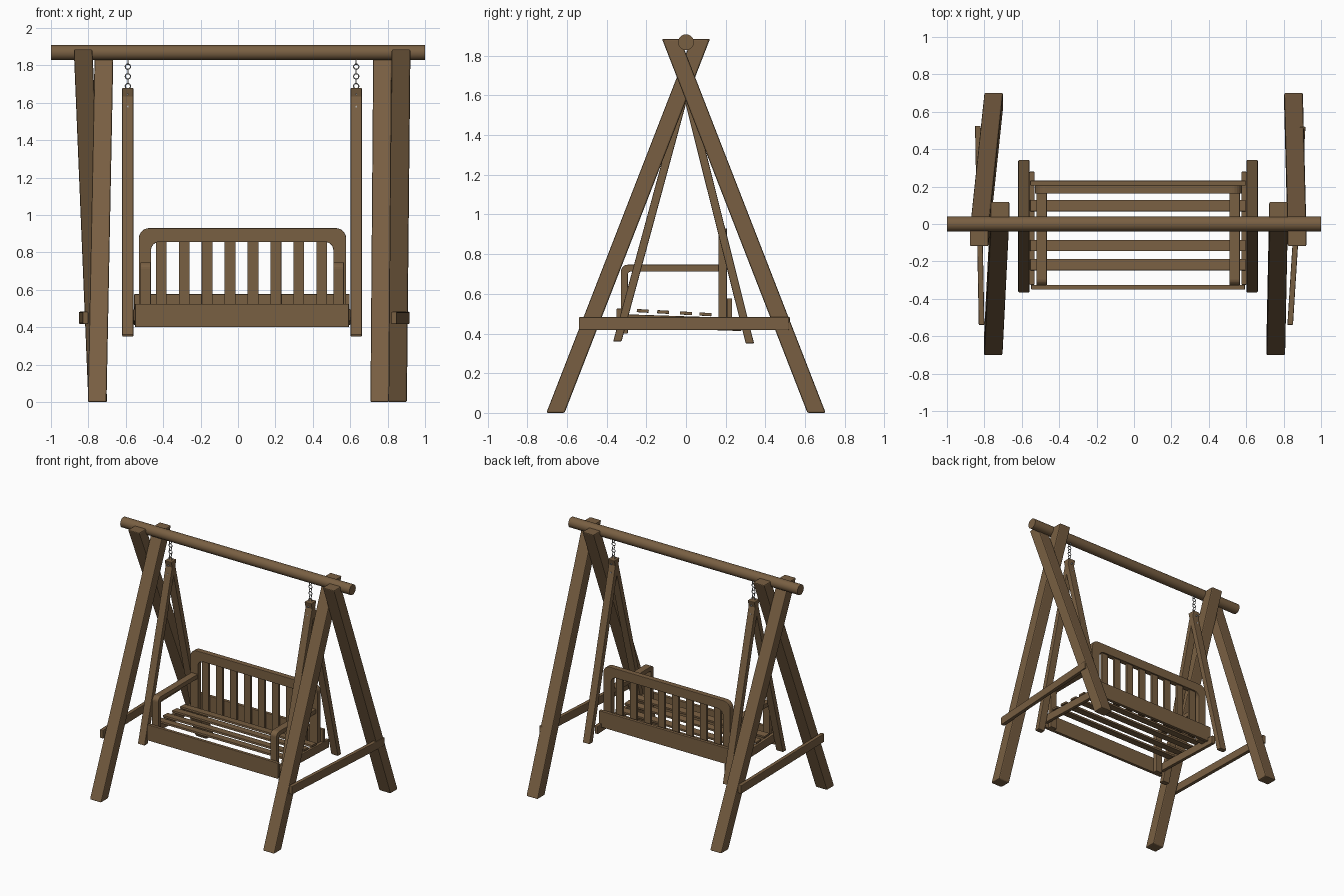
import bpy, bmesh, math
from mathutils import Vector, Matrix

if "Cube" in bpy.data.objects:
    bpy.data.objects.remove(bpy.data.objects["Cube"])


def material(name, col):
    m = bpy.data.materials.new(name)
    m.diffuse_color = (*col, 1)
    m.use_nodes = True
    m.node_tree.nodes["Principled BSDF"].inputs["Base Color"].default_value = m.diffuse_color
    return m


wood = material("brown wood", (0.19, 0.115, 0.055))
metal = material("grey metal", (0.45, 0.45, 0.45))


def finish(name, bm, mat=wood, bevel=0.0):
    bmesh.ops.recalc_face_normals(bm, faces=bm.faces)
    me = bpy.data.meshes.new(name)
    bm.to_mesh(me)
    bm.free()
    me.materials.append(mat)
    ob = bpy.data.objects.new(name, me)
    bpy.context.collection.objects.link(ob)
    if bevel:
        mod = ob.modifiers.new("soft edges", 'BEVEL')
        mod.width, mod.segments, mod.limit_method = bevel, 2, 'ANGLE'
    return ob


def strut(name, a, b, u, v, bevel=0.005):
    """Timber from rectangle a to rectangle b, u and v being full section sizes."""
    bm = bmesh.new()
    u, v = Vector(u) / 2, Vector(v) / 2
    ring = [[bm.verts.new(Vector(c) + s * u + t * v)
             for s, t in ((-1, -1), (1, -1), (1, 1), (-1, 1))] for c in (a, b)]
    bm.faces.new(ring[0])
    bm.faces.new(ring[1])
    for i in range(4):
        j = (i + 1) % 4
        bm.faces.new((ring[0][i], ring[0][j], ring[1][j], ring[1][i]))
    return finish(name, bm, wood, bevel)


def box(name, x0, x1, y0, y1, z0, z1, bevel=0.003):
    y, z = (y0 + y1) / 2, (z0 + z1) / 2
    return strut(name, (x0, y, z), (x1, y, z), (0, y1 - y0, 0), (0, 0, z1 - z0), bevel)


def arc(cx, cz, r, a0, a1, n=6):
    return [(cx + r * math.cos(math.radians(a0 + (a1 - a0) * i / n)),
             cz + r * math.sin(math.radians(a0 + (a1 - a0) * i / n))) for i in range(n + 1)]


def prism(name, pts, place, depth):
    """Extrude a 2D outline; place maps outline points into space."""
    bm = bmesh.new()
    f = bm.faces.new([bm.verts.new(place(*p)) for p in pts])
    geo = bmesh.ops.extrude_face_region(bm, geom=[f])
    bmesh.ops.translate(bm, vec=depth, verts=[g for g in geo["geom"] if isinstance(g, bmesh.types.BMVert)])
    return finish(name, bm, wood, 0.003)


# round top beam
bm = bmesh.new()
bmesh.ops.create_cone(bm, cap_ends=True, segments=32, radius1=0.04, radius2=0.04, depth=2,
                      matrix=Matrix.Translation((0, 0, 1.868)) @ Matrix.Rotation(math.pi / 2, 4, 'Y'))
beam = finish("top_beam", bm)
bpy.context.view_layer.objects.active = beam
beam.select_set(True)
bpy.ops.object.shade_smooth_by_angle()

# crossed legs: bottom x, top x, side of the foot
for name, xb, xt, s in (("left_front_leg", -0.753, -0.716, -1), ("left_back_leg", -0.75, -0.828, 1),
                        ("right_front_leg", 0.758, 0.773, -1), ("right_back_leg", 0.853, 0.872, 1)):
    strut(name, (xb, s * 0.658, 0), (xt, -s * 0.075, 1.885), (0.1, 0, 0), (0, 0.092, 0), 0.008)

# braces between the legs
strut("left_brace", (-0.815, -0.54, 0.45), (-0.835, 0.525, 0.45), (0.03, 0, 0), (0, 0, 0.066))
strut("right_brace", (0.835, -0.54, 0.45), (0.902, 0.52, 0.45), (0.03, 0, 0), (0, 0, 0.066))

# hangers, bolts and chains on each side
for side, x in (("left", -0.589), ("right", 0.632)):
    strut(side + "_front_hanger", (x, -0.346, 0.36), (x, 0.012, 1.68), (0.06, 0, 0), (0, 0.042, 0))
    strut(side + "_back_hanger", (x, 0.322, 0.35), (x, -0.012, 1.68), (0.06, 0, 0), (0, 0.042, 0))
    for z in (1.58, 1.645):
        bm = bmesh.new()
        bmesh.ops.create_cone(bm, cap_ends=True, segments=10, radius1=0.005, radius2=0.005, depth=0.075,
                              matrix=Matrix.Translation((x, 0, z)) @ Matrix.Rotation(math.pi / 2, 4, 'X'))
        finish(side + "_bolt", bm, metal)
    for i in range(6):
        bpy.ops.mesh.primitive_torus_add(major_segments=16, minor_segments=6, major_radius=0.014,
                                         minor_radius=0.003, location=(x, 0, 1.689 + i * 0.026),
                                         rotation=(math.pi / 2, 0, (i % 2) * math.pi / 2))
        link = bpy.context.object
        link.name = side + "_chain_link"
        link.data.materials.append(metal)
        bpy.ops.object.shade_smooth()

# seat frame
box("front_apron", -0.55, 0.593, -0.35, -0.325, 0.40, 0.525)
box("rear_apron", -0.555, 0.597, 0.206, 0.232, 0.45, 0.577)
for name, x in (("left_seat_rail", -0.545), ("right_seat_rail", 0.588)):
    strut(name, (x, -0.325, 0.465), (x, 0.28, 0.445), (0.028, 0, 0), (0, 0, 0.065))

# seat slats, falling slightly to the back
for y in (-0.218, -0.115, 0.0, 0.098):
    z = 0.502 - 0.055 * y
    strut("seat_slat", (-0.555, y, z), (0.597, y, z), (0, 0.06, -0.0035), (0, 0.001, 0.016), 0.002)

# arched back frame
outline = ([(-0.53, 0.45)] + arc(-0.475, 0.875, 0.055, 180, 90) + arc(0.523, 0.875, 0.055, 90, 0)
           + [(0.578, 0.45), (0.51, 0.45)] + arc(0.465, 0.811, 0.045, 0, 90)
           + arc(-0.42, 0.811, 0.045, 90, 180) + [(-0.465, 0.45)])
prism("back_frame", outline, lambda x, z: (x, 0.163, z), (0, 0.043, 0))

# back slats
for i in range(8):
    x = -0.41 + i * 0.1225
    box("back_slat", x - 0.029, x + 0.029, 0.176, 0.194, 0.46, 0.87, 0.002)

# arm rests with front posts
arm = ([(-0.328, 0.40)] + arc(-0.293, 0.712, 0.035, 180, 90) + [(0.165, 0.747), (0.165, 0.712)]
       + arc(-0.278, 0.697, 0.015, 90, 180) + [(-0.293, 0.40)])
for name, x in (("left_arm", -0.522), ("right_arm", 0.51)):
    prism(name, arm, lambda y, z: (x, y, z), (0.056, 0, 0))
